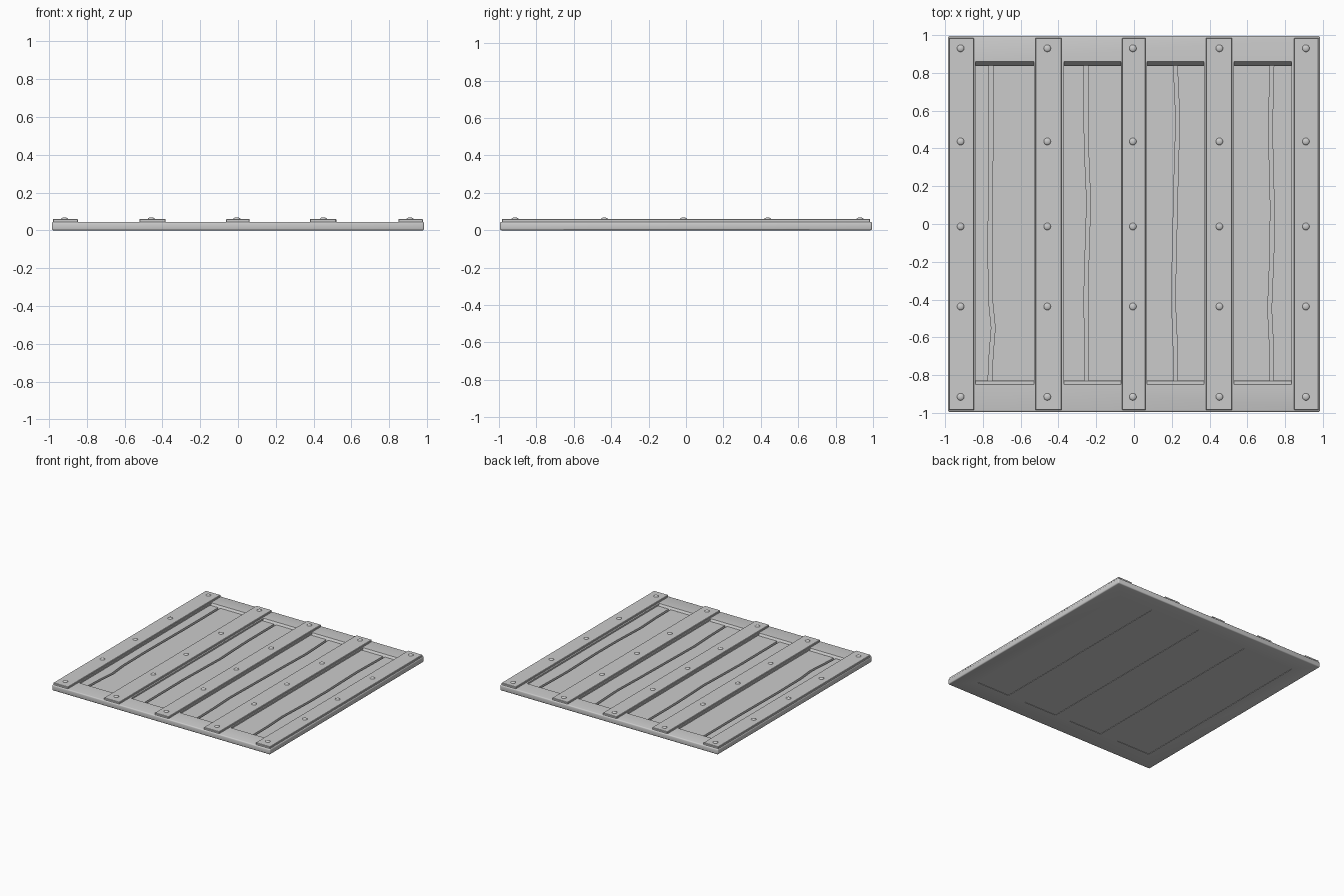
import bpy, bmesh, math

if "Cube" in bpy.data.objects:
    bpy.data.objects.remove(bpy.data.objects["Cube"])

PANEL_TOP, PANEL_FLOOR, PLATE_TOP, STRIP_TOP = 0.033, 0.016, 0.045, 0.06
Y0, Y1 = -0.83, 0.84


def finish(bm, name):
    bmesh.ops.recalc_face_normals(bm, faces=bm.faces)
    me = bpy.data.meshes.new(name)
    bm.to_mesh(me)
    bm.free()
    ob = bpy.data.objects.new(name, me)
    bpy.context.collection.objects.link(ob)
    return ob


def box(name, x0, x1, y0, y1, z0, z1, bevel=0.0, segs=2, flare=0.0):
    """Box with optional bevel; flare widens the top along y."""
    bm = bmesh.new()
    bmesh.ops.create_cube(bm, size=1)
    for v in bm.verts:
        up = v.co.z > 0
        s = 1 if v.co.y > 0 else -1
        v.co.x = x1 if v.co.x > 0 else x0
        v.co.y = (y1 if s > 0 else y0) + (s * flare if up else 0)
        v.co.z = z1 if up else z0
    if bevel:
        bmesh.ops.bevel(bm, geom=bm.edges[:], offset=bevel, segments=segs,
                        profile=0.5, affect='EDGES')
    return finish(bm, name)


def smooth(ob):
    bpy.ops.object.select_all(action='DESELECT')
    ob.select_set(True)
    bpy.context.view_layer.objects.active = ob
    bpy.ops.object.shade_smooth_by_angle(angle=math.radians(35))


def prism(name, outline, z0, z1):
    bm = bmesh.new()
    face = bm.faces.new([bm.verts.new((x, y, z0)) for x, y in outline])
    ext = bmesh.ops.extrude_face_region(bm, geom=[face], use_keep_orig=True)
    for v in ext['geom']:
        if isinstance(v, bmesh.types.BMVert):
            v.co.z = z1
    return finish(bm, name)


# base plate, hollowed above and very slightly below at each panel
plate = box("base_plate", -0.985, 0.985, -0.995, 0.995, 0, PLATE_TOP, 0.009, 3)
panels = [(-0.84, -0.53), (-0.37, -0.07), (0.07, 0.37), (0.53, 0.835)]
cutters = []
for x0, x1 in panels:
    cutters.append(box("panel_cutter", x0, x1, Y0, Y1, PANEL_FLOOR, 0.06, flare=0.03))
    cutters.append(box("underside_cutter", x0, x1, Y0, Y1, -0.02, 0.003))
for c in cutters:
    m = plate.modifiers.new("cut", 'BOOLEAN')
    m.operation, m.solver, m.object = 'DIFFERENCE', 'EXACT', c
bpy.context.view_layer.objects.active = plate
for m in list(plate.modifiers):
    bpy.ops.object.modifier_apply(modifier=m.name)
for c in cutters:
    bpy.data.objects.remove(c)
smooth(plate)

# planks: two per panel, separated by a wavy crack given as (y, x)
cracks = [
    [(Y1, -.757), (.4, -.757), (-.1, -.763), (-.4, -.76), (-.55, -.745), (-.7, -.757), (Y0, -.763)],
    [(Y1, -.254), (.5, -.254), (.3, -.248), (.12, -.24), (-.1, -.247), (-.35, -.254), (Y0, -.252)],
    [(Y1, .219), (.55, .232), (.3, .224), (0, .217), (-.4, .208), (-.6, .217), (Y0, .221)],
    [(Y1, .73), (.5, .722), (.1, .732), (-.15, .73), (-.45, .718), (-.65, .728), (Y0, .729)],
]
for i, ((x0, x1), crack) in enumerate(zip(panels, cracks), 1):
    for side, edge, s in (("left", x0, -1), ("right", x1, 1)):
        outline = [(x + s * 0.01, y) for y, x in crack] + [(edge, Y0), (edge, Y1)]
        prism(f"plank_{i}_{side}", outline, PANEL_FLOOR - 0.002, PANEL_TOP)

# raised metal strips
strips = [(-.98, -.847), (-.522, -.383), (-.063, .062), (.38, .52), (.848, .978)]
for i, (x0, x1) in enumerate(strips, 1):
    smooth(box(f"strip_{i}", x0, x1, -0.985, 0.985, 0.04, STRIP_TOP, 0.003, 1))

# domed rivets, five per strip
for x in (-0.918, -0.459, -0.006, 0.452, 0.91):
    for y in (0.93, 0.437, -0.013, -0.437, -0.915):
        bm = bmesh.new()
        bmesh.ops.create_uvsphere(bm, u_segments=16, v_segments=8, radius=0.019)
        for v in bm.verts:
            v.co = (x + v.co.x, y + v.co.y, STRIP_TOP + v.co.z * 0.45)
        smooth(finish(bm, "rivet"))
